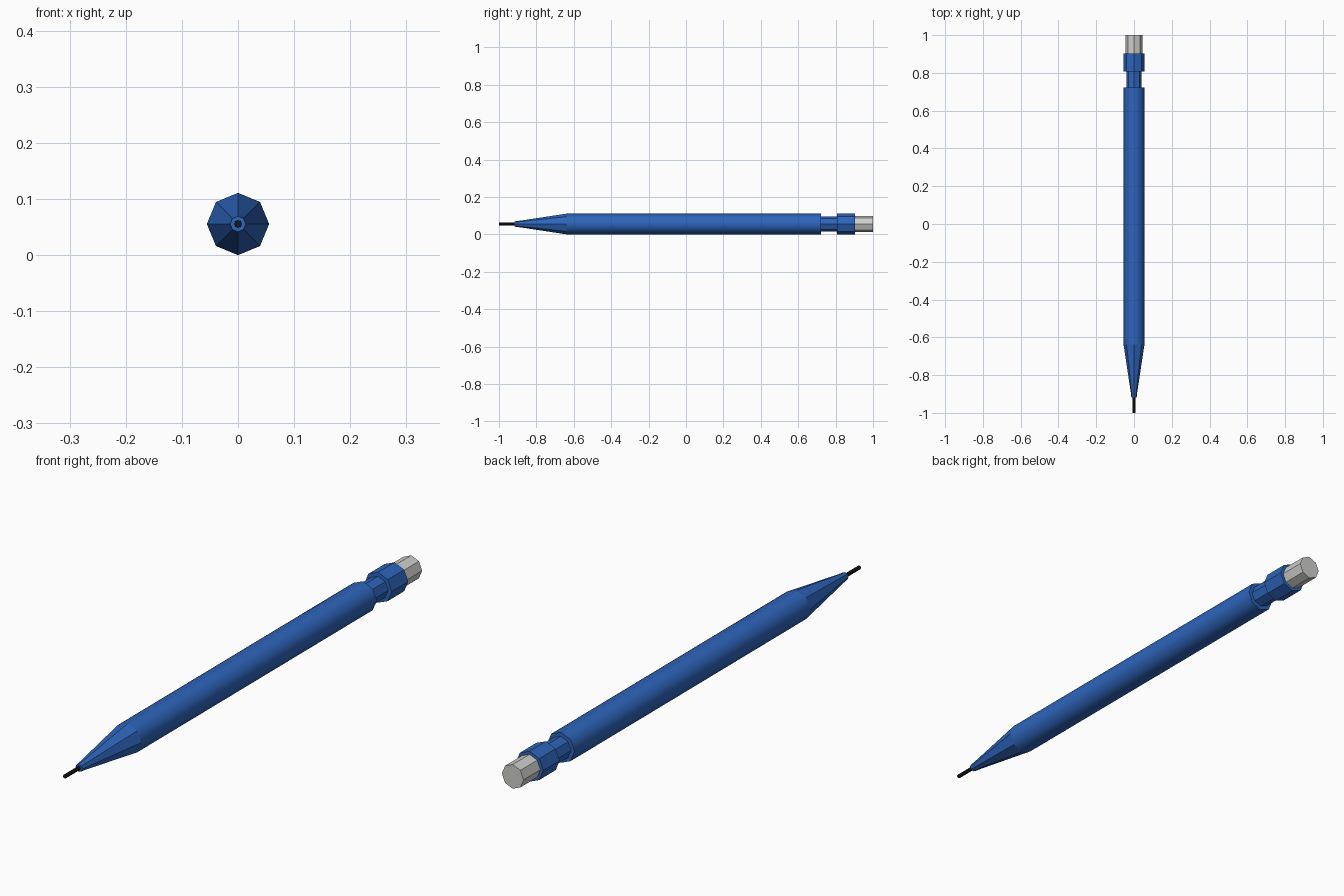
import bpy, bmesh, math

if "Cube" in bpy.data.objects:
    bpy.data.objects.remove(bpy.data.objects["Cube"])

R = 0.0555   # barrel radius, also the height of the axis
SIDES = 8


def material(name, rgb):
    m = bpy.data.materials.new(name)
    m.diffuse_color = (*rgb, 1)
    m.use_nodes = True
    m.node_tree.nodes["Principled BSDF"].inputs["Base Color"].default_value = m.diffuse_color
    return m


blue = material("blue_plastic", (0.027, 0.13, 0.50))
grey = material("light_grey", (0.62, 0.62, 0.61))
black = material("black_lead", (0.008, 0.008, 0.008))


def turned(name, profile, mat, smooth=False):
    """Eight-sided solid along y from (y, radius) pairs, closed at both ends."""
    bm = bmesh.new()
    rings = []
    for y, r in profile:
        rings.append([bm.verts.new((r * math.cos(2 * math.pi * i / SIDES), y,
                                    R + r * math.sin(2 * math.pi * i / SIDES)))
                      for i in range(SIDES)])
    for a, b in zip(rings, rings[1:]):
        for i in range(SIDES):
            j = (i + 1) % SIDES
            f = bm.faces.new((a[i], a[j], b[j], b[i]))
            f.smooth = smooth
    caps = [bm.faces.new(rings[0]), bm.faces.new(rings[-1])]
    bmesh.ops.recalc_face_normals(bm, faces=bm.faces)
    if smooth:
        for f in caps:
            for e in f.edges:
                e.smooth = False
    me = bpy.data.meshes.new(name)
    bm.to_mesh(me)
    bm.free()
    me.materials.append(mat)
    ob = bpy.data.objects.new(name, me)
    bpy.context.collection.objects.link(ob)
    return ob


# Writing end
turned("lead", [(-1.0, 0.007), (-0.90, 0.007)], black)
turned("tip_collar", [(-0.918, 0.014), (-0.892, 0.017)], blue)
turned("tip_cone", [(-0.892, 0.017), (-0.637, R)], blue)

# Barrel, shaded smooth along its length
turned("barrel", [(-0.637, R), (0.722, R)], blue, smooth=True)

# Push-button end
turned("neck", [(0.722, 0.041), (0.808, 0.041)], blue)
turned("button_collar", [(0.808, R), (0.903, R)], blue)
turned("eraser", [(0.903, 0.044), (1.0, 0.044)], grey)
